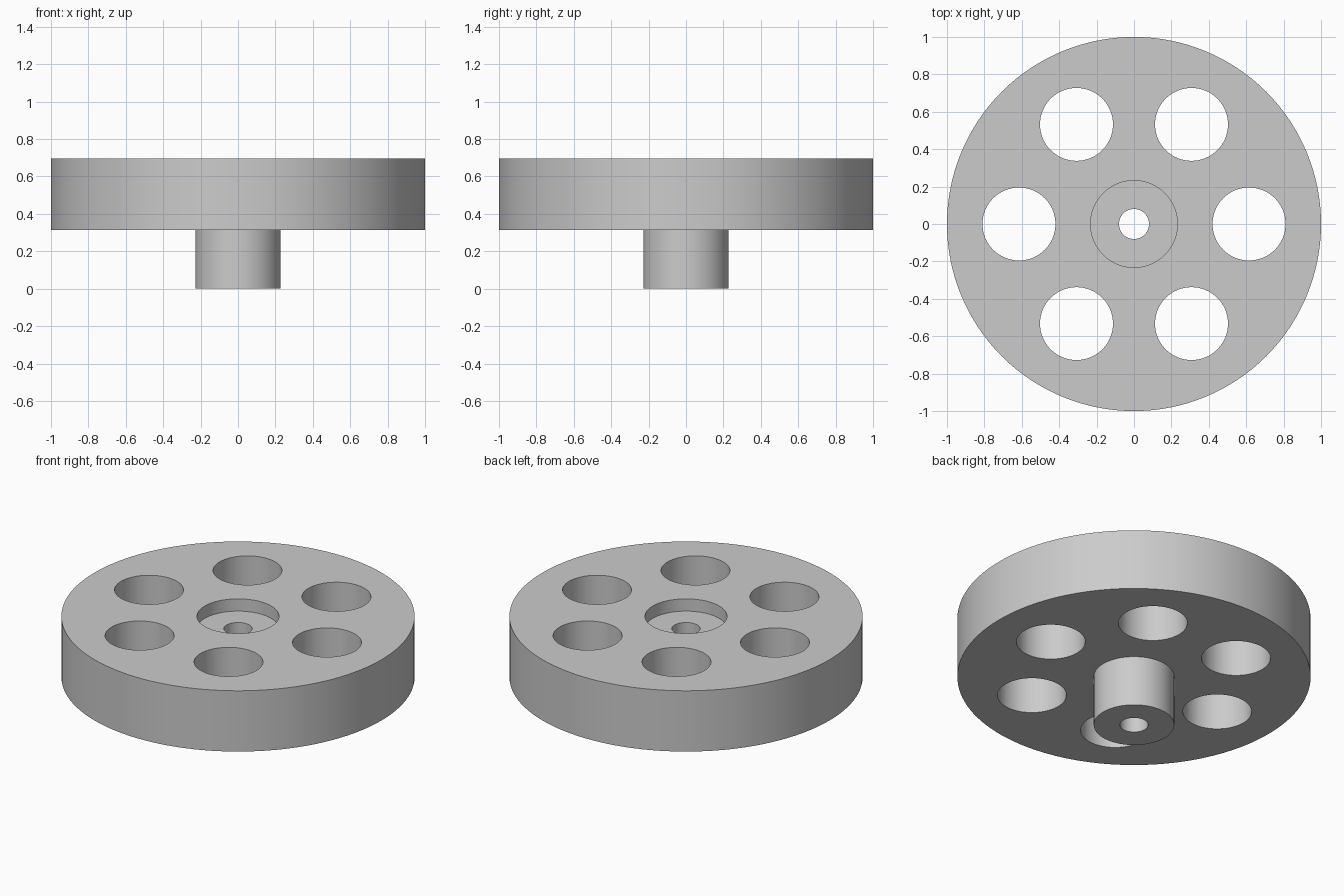
import bpy
import bmesh
from math import cos, sin, tau
from mathutils import Matrix, Vector

cube = bpy.data.objects.get("Cube")
if cube:
    bpy.data.objects.remove(cube, do_unlink=True)

# Main dimensions
DISC_RADIUS, HUB_RADIUS, RECESS_RADIUS, BORE_RADIUS = 1.0, 0.228, 0.232, 0.08
DISC_BOTTOM, DISC_TOP, RECESS_FLOOR = 0.315, 0.695, 0.618
HOLE_COUNT, HOLE_RADIUS, HOLE_RING = 6, 0.195, 0.615

grey = bpy.data.materials.new("light grey")
grey.use_nodes = True
colour = (0.6, 0.6, 0.6, 1)
grey.diffuse_color = colour
grey.node_tree.nodes["Principled BSDF"].inputs["Base Color"].default_value = colour


def make_object(name, bm):
    bmesh.ops.recalc_face_normals(bm, faces=bm.faces)
    mesh = bpy.data.meshes.new(name)
    bm.to_mesh(mesh)
    bm.free()
    mesh.materials.append(grey)
    obj = bpy.data.objects.new(name, mesh)
    bpy.context.collection.objects.link(obj)
    return obj


def lathe(name, profile, steps):
    """Revolve a closed (radius, height) profile around the z axis."""
    bm = bmesh.new()
    verts = [bm.verts.new((r, 0, z)) for r, z in profile]
    edges = [bm.edges.new((v, verts[i - 1])) for i, v in enumerate(verts)]
    bmesh.ops.spin(bm, geom=verts + edges, axis=(0, 0, 1), angle=tau,
                   steps=steps, use_merge=True)
    bmesh.ops.remove_doubles(bm, verts=bm.verts, dist=0.0001)
    return make_object(name, bm)


# Disc, hub, top recess and centre bore in one revolved profile
wheel = lathe("wheel_with_hub", [
    (BORE_RADIUS, 0), (HUB_RADIUS, 0), (HUB_RADIUS, DISC_BOTTOM),
    (DISC_RADIUS, DISC_BOTTOM), (DISC_RADIUS, DISC_TOP),
    (RECESS_RADIUS, DISC_TOP), (RECESS_RADIUS, RECESS_FLOOR),
    (BORE_RADIUS, RECESS_FLOOR)], 128)

# Ring of cylinders that cuts the round through holes
bm = bmesh.new()
for i in range(HOLE_COUNT):
    a = tau * i / HOLE_COUNT
    centre = Vector((cos(a), sin(a), 0)) * HOLE_RING
    centre.z = (DISC_BOTTOM + DISC_TOP) / 2
    bmesh.ops.create_cone(bm, cap_ends=True, segments=64, radius1=HOLE_RADIUS,
                          radius2=HOLE_RADIUS, depth=1,
                          matrix=Matrix.Translation(centre))
cutter = make_object("hole_cutter", bm)
cutter.hide_render = True

cut = wheel.modifiers.new("round holes", 'BOOLEAN')
cut.operation = 'DIFFERENCE'
cut.solver = 'EXACT'
cut.object = cutter

# Apply the cut, then smooth the walls and keep the rims sharp
bpy.ops.object.select_all(action='DESELECT')
wheel.select_set(True)
bpy.context.view_layer.objects.active = wheel
bpy.ops.object.modifier_apply(modifier=cut.name)
bpy.data.objects.remove(cutter, do_unlink=True)
bpy.ops.object.shade_smooth_by_angle()
